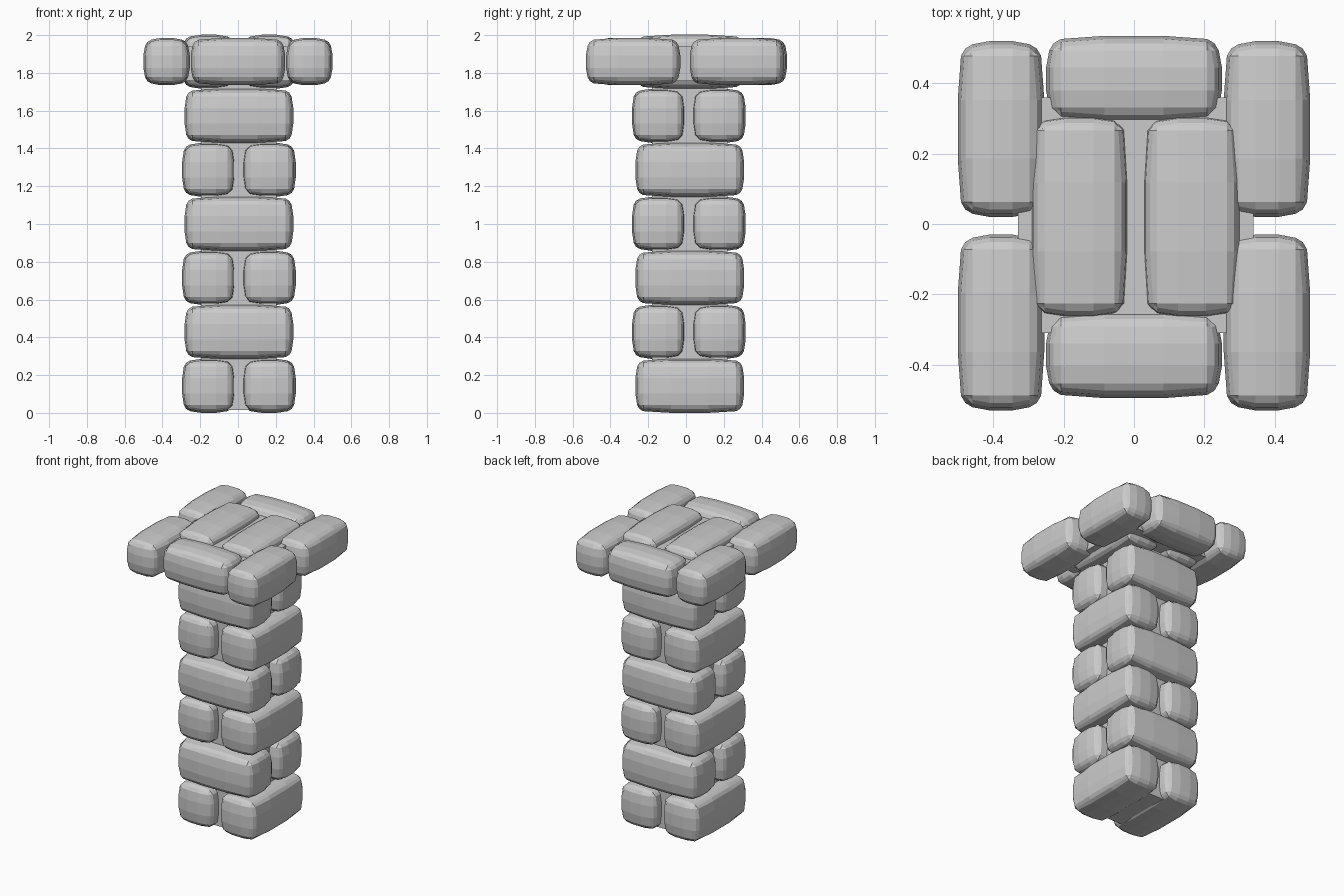
import bpy
import bmesh
from mathutils import Vector

cube = bpy.data.objects.get("Cube")
if cube:
    bpy.data.objects.remove(cube, do_unlink=True)

stone = bpy.data.materials.new("grey_stone")
stone.use_nodes = True
GREY = (0.6, 0.6, 0.6, 1)
stone.diffuse_color = GREY
stone.node_tree.nodes["Principled BSDF"].inputs["Base Color"].default_value = GREY


def add_object(name, bm, centre):
    mesh = bpy.data.meshes.new(name)
    bm.to_mesh(mesh)
    bm.free()
    mesh.materials.append(stone)
    obj = bpy.data.objects.new(name, mesh)
    obj.location = centre
    bpy.context.collection.objects.link(obj)


def box(name, centre, half):
    bm = bmesh.new()
    bmesh.ops.create_cube(bm, size=2)
    bmesh.ops.scale(bm, vec=half, verts=bm.verts)
    add_object(name, bm, centre)


def brick(name, centre, half, rim=0.042, bulge=0.018):
    """Pillow-shaped stone: rounded rims and slightly swollen faces."""
    bm = bmesh.new()
    bmesh.ops.create_cube(bm, size=2)
    bmesh.ops.subdivide_edges(bm, edges=bm.edges[:], cuts=4, use_grid_fill=True)
    for v in bm.verts:
        grid = [round((c + 1) * 2.5) for c in v.co]
        sides = [-1 if g < 3 else 1 for g in grid]
        outer = [g in (0, 5) for g in grid]
        middle = [g in (2, 3) for g in grid]
        # rounded rim around an inner box
        push = Vector([float(o) for o in outer]).normalized() * rim
        pos = Vector()
        for a in range(3):
            inner = half[a] - rim
            pos[a] = sides[a] * (inner * 0.4 if middle[a] else inner + push[a])
        # faces fall away towards their borders
        for a in range(3):
            if outer[a]:
                drop = sum(0.5 for b in range(3) if b != a and not middle[b])
                pos[a] -= sides[a] * bulge * drop
        v.co = pos
    bmesh.ops.recalc_face_normals(bm, faces=bm.faces)
    add_object(name, bm, centre)


# Column: courses of paired bricks, turned a quarter each time
PITCH = 0.286
LONG, SHORT = 0.288, 0.141
for course in range(7):
    z = 0.143 + PITCH * course
    for side, label in ((-1, "a"), (1, "b")):
        if course % 2 == 0:
            centre = (0.005 + side * 0.16, 0.02, z)
            half = (SHORT, LONG, 0.143)
        else:
            centre = (0.005, 0.015 + side * 0.16, z)
            half = (LONG, SHORT, 0.143)
        brick(f"column_brick_{course + 1}{label}", centre, half)

# Mortar core and the slab under the crown
box("mortar_core", (0.005, 0.02, 0.92), (0.2, 0.2, 0.905))
box("crown_slab", (0.005, 0.025, 1.85), (0.335, 0.335, 0.09))

# Crown: ring of bricks around the top course
for side, label in ((-1, "right"), (1, "left")):
    for y, end in ((-0.28, "front"), (0.27, "back")):
        brick(f"crown_brick_{end}_{label}", (side * 0.378, y, 1.86), (0.123, 0.25, 0.125))
for y, end in ((-0.372, "front"), (0.412, "back")):
    brick(f"crown_brick_{end}", (0, y, 1.86), (0.25, 0.123, 0.125))
